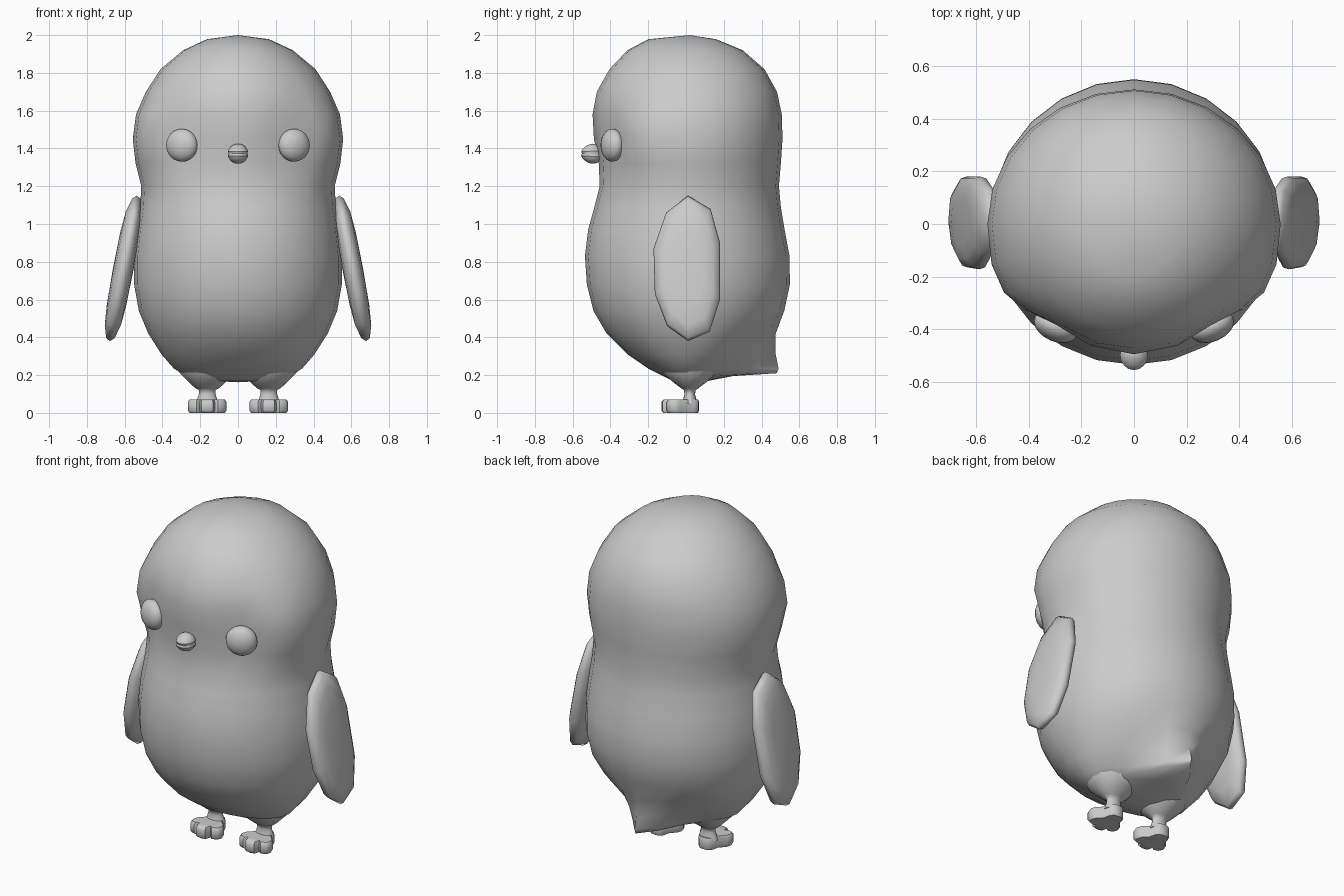
import bpy, bmesh
from math import sin, cos, pi, exp, copysign


def finish(name, bm, angle=60):
    bmesh.ops.recalc_face_normals(bm, faces=bm.faces)
    mesh = bpy.data.meshes.new(name)
    bm.to_mesh(mesh)
    bm.free()
    ob = bpy.data.objects.new(name, mesh)
    bpy.context.collection.objects.link(ob)
    bpy.ops.object.select_all(action='DESELECT')
    ob.select_set(True)
    bpy.context.view_layer.objects.active = ob
    bpy.ops.object.shade_smooth_by_angle(angle=angle * pi / 180)
    return ob


def loft(rings, bottom=None, top=None):
    """Skin rings of points; close each end with a fan to a point or a flat face."""
    bm = bmesh.new()
    rows = [[bm.verts.new(p) for p in r] for r in rings]
    n = len(rows[0])
    for a, b in zip(rows, rows[1:]):
        for i in range(n):
            j = (i + 1) % n
            bm.faces.new((a[i], a[j], b[j], b[i]))
    for row, tip in ((rows[0], bottom), (rows[-1], top)):
        if tip is None:
            bm.faces.new(row)
        else:
            v = bm.verts.new(tip)
            for i in range(n):
                bm.faces.new((row[i], row[(i + 1) % n], v))
    return bm


# Body and head: height, half width, front y, back y, tail push
SECTIONS = [
    (0.170, 0.15, -0.07, 0.10, 0.02), (0.195, 0.27, -0.12, 0.17, 0.08),
    (0.210, 0.30, -0.15, 0.20, 0.28), (0.235, 0.34, -0.20, 0.24, 0.25),
    (0.310, 0.405, -0.31, 0.33, 0.145), (0.420, 0.475, -0.42, 0.43, 0.045),
    (0.540, 0.525, -0.49, 0.51, 0.01), (0.680, 0.55, -0.525, 0.55, 0),
    (0.830, 0.55, -0.535, 0.548, 0), (0.970, 0.535, -0.518, 0.522, 0),
    (1.090, 0.518, -0.485, 0.502, 0), (1.200, 0.512, -0.457, 0.492, 0),
    (1.320, 0.542, -0.462, 0.502, 0), (1.450, 0.557, -0.488, 0.511, 0),
    (1.580, 0.54, -0.495, 0.507, 0), (1.700, 0.488, -0.472, 0.482, 0),
    (1.820, 0.41, -0.405, 0.415, 0), (1.920, 0.29, -0.31, 0.30, 0),
    (1.978, 0.165, -0.20, 0.16, 0)]
N = 24


def body_ring(z, w, yf, yb, tail):
    face = exp(-((z - 1.47) / 0.19) ** 2)
    pts = []
    for i in range(N):
        s, c = sin(2 * pi * i / N), cos(2 * pi * i / N)
        if c > 1e-6:
            e = 2 / (2 + 0.4 * face)
            x = w * copysign(abs(s) ** e, s)
            # eye hollows either side of the brow ridge
            y = yf * c ** e + 0.075 * face * exp(-((abs(x) - 0.31) / 0.14) ** 2)
        else:
            x, y = w * s, -yb * c
            y += tail * exp(-(x / 0.125) ** 2) * min(1, -c * 1.2)
        pts.append((x, y, z))
    return pts


finish("body", loft([body_ring(*s) for s in SECTIONS], (0, 0.02, 0.162), (0, 0.02, 2.0)), 80)

# Beak with a mouth seam around its middle
bm = bmesh.new()
bmesh.ops.create_uvsphere(bm, u_segments=16, v_segments=12, radius=1)
for v in bm.verts:
    k = 0.9 if abs(v.co.z) < 0.01 else 1
    taper = 1 - 0.15 * max(0, -v.co.y)
    v.co = (v.co.x * 0.055 * k, -0.497 + v.co.y * 0.06 * k, 1.372 + v.co.z * 0.053 * taper)
finish("beak", bm, 30)

WING = [(0.01, 1.15), (0.13, 1.08), (0.18, 0.90), (0.18, 0.60), (0.125, 0.43),
        (0.01, 0.38), (-0.10, 0.46), (-0.165, 0.63), (-0.172, 0.87), (-0.105, 1.06)]
FOOT = [(0, -0.13), (0.03, -0.124), (0.04, -0.088), (0.058, -0.102), (0.09, -0.092),
        (0.102, -0.062), (0.09, -0.03), (0.058, 0.0), (0.048, 0.045), (0.03, 0.066), (0, 0.07)]
# Leg: height, x radius, y radius
LEG = [(0.05, 0.06, 0.04), (0.075, 0.052, 0.034), (0.10, 0.044, 0.028), (0.122, 0.045, 0.032),
       (0.13, 0.062, 0.045), (0.16, 0.095, 0.085), (0.21, 0.145, 0.14), (0.27, 0.16, 0.16)]

for side, sx in (("right", 1), ("left", -1)):
    # Flipper: outline lofted through its thickness and leaning outward
    def wing_ring(d, k):
        pts = []
        for y, z in WING:
            y, z = 0.005 + (y - 0.005) * k, 0.765 + (z - 0.765) * k
            pts.append((sx * (0.607 + d + (0.765 - z) * 0.185), y, z))
        return pts
    rings = [wing_ring(d, k) for d, k in ((-0.052, 0.5), (-0.043, 0.78), (-0.022, 0.96), (0, 1),
                                          (0.022, 0.96), (0.043, 0.78), (0.052, 0.5))]
    finish(side + "_flipper", loft(rings, (sx * 0.552, 0.005, 0.765), (sx * 0.662, 0.005, 0.765)), 80)

    # Eye: flattened ball turned outward
    bm = bmesh.new()
    bmesh.ops.create_uvsphere(bm, u_segments=20, v_segments=12, radius=1)
    eye = finish(side + "_eye", bm)
    eye.location = (sx * 0.297, -0.39, 1.417)
    eye.scale = (0.088, 0.056, 0.087)
    eye.rotation_euler.z = sx * 0.42

    # Leg flaring into the belly
    rings = [[(sx * 0.163 + rx * cos(pi * i / 8), 0.02 + ry * sin(pi * i / 8), z)
              for i in range(16)] for z, rx, ry in LEG]
    finish(side + "_leg", loft(rings), 80)

    # Foot with three toes
    outline = FOOT + [(-x, y) for x, y in FOOT[-2:0:-1]]
    rings = [[(sx * 0.163 + x * k, y * k, z) for x, y in outline]
             for z, k in ((0.0, 0.92), (0.012, 1), (0.058, 1), (0.07, 0.92))]
    finish(side + "_foot", loft(rings), 50)
